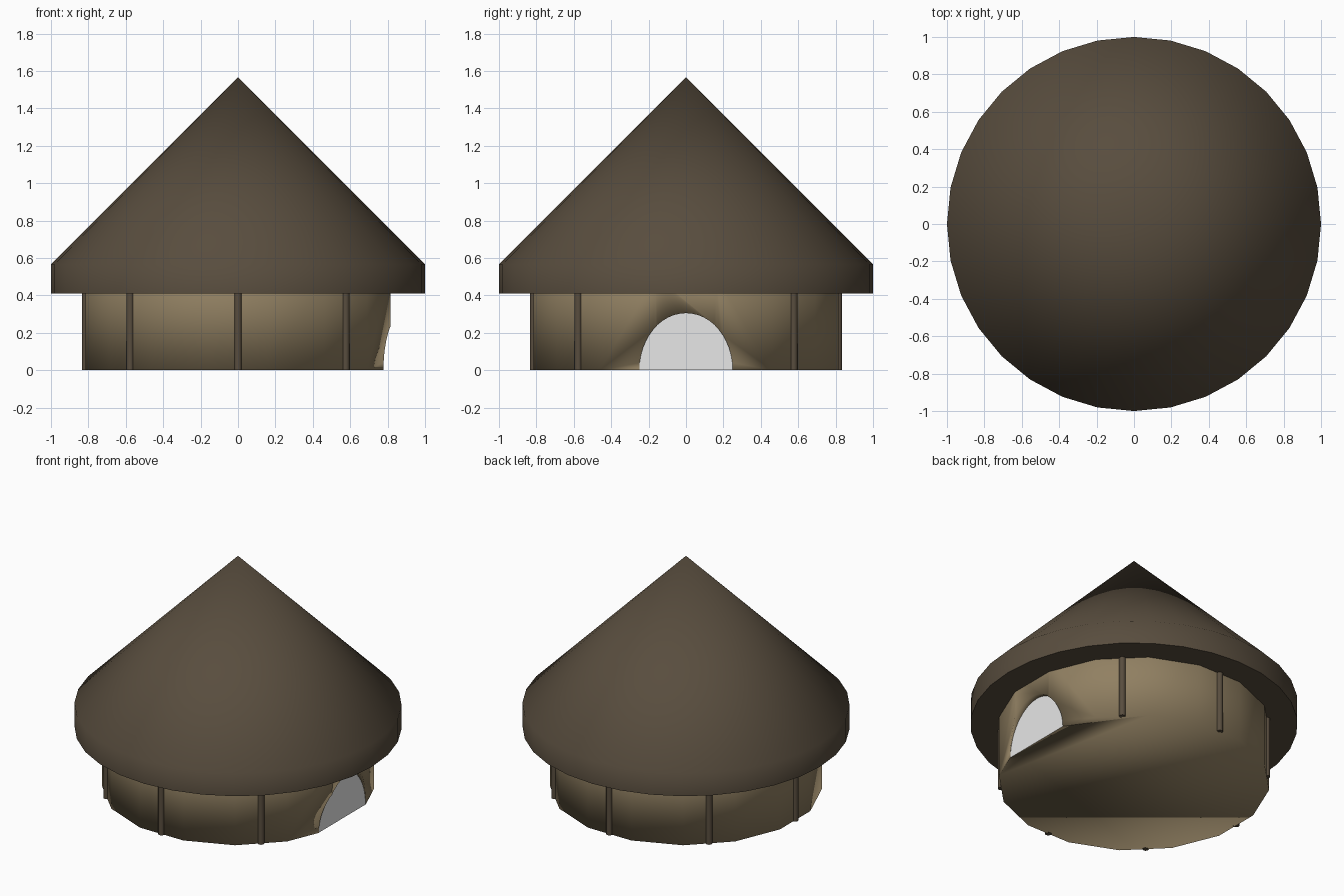
import bpy, bmesh, math

if "Cube" in bpy.data.objects:
    bpy.data.objects.remove(bpy.data.objects["Cube"])


def material(name, rgb):
    m = bpy.data.materials.new(name)
    m.diffuse_color = (*rgb, 1)
    m.use_nodes = True
    m.node_tree.nodes["Principled BSDF"].inputs["Base Color"].default_value = m.diffuse_color
    return m


thatch = material("dark_brown", (0.098, 0.074, 0.048))
clay = material("tan_clay", (0.283, 0.216, 0.122))
grey = material("pale_grey", (0.8, 0.8, 0.8))


def make(name, bm, mats):
    bmesh.ops.recalc_face_normals(bm, faces=bm.faces)
    mesh = bpy.data.meshes.new(name)
    bm.to_mesh(mesh)
    bm.free()
    for m in mats:
        mesh.materials.append(m)
    ob = bpy.data.objects.new(name, mesh)
    bpy.context.collection.objects.link(ob)
    return ob


def smooth_by_angle(ob, degrees):
    bpy.ops.object.select_all(action='DESELECT')
    ob.select_set(True)
    bpy.context.view_layer.objects.active = ob
    bpy.ops.object.shade_smooth_by_angle(angle=math.radians(degrees))


def lathe(name, profile, sides, offset, mats):
    """Closed solid of rings; the last profile point is an apex on the axis."""
    bm = bmesh.new()
    rings = []
    for r, z in profile[:-1]:
        angles = [2 * math.pi * (i + offset) / sides for i in range(sides)]
        rings.append([bm.verts.new((r * math.cos(a), r * math.sin(a), z)) for a in angles])
    apex = bm.verts.new((0, 0, profile[-1][1]))
    bm.faces.new(rings[0])
    for i in range(sides):
        j = (i + 1) % sides
        for a, b in zip(rings, rings[1:]):
            bm.faces.new((a[i], a[j], b[j], b[i]))
        bm.faces.new((rings[-1][i], rings[-1][j], apex))
    return make(name, bm, mats)


# Conical roof with a vertical eave
roof = lathe("roof", [(1, 0.41), (1, 0.565), (0, 1.565)], 32, 0, [thatch])
smooth_by_angle(roof, 60)

# Round wall with floor, closed inside the roof
wall = lathe("wall", [(0.83, 0), (0.83, 0.5), (0, 1.2)], 16, 0.5, [clay, grey])

# Arched doorway cut into the +x side
bm = bmesh.new()
arch = [(0.25 * math.cos(math.pi * i / 24), 0.305 * math.sin(math.pi * i / 24)) for i in range(25)]
arch = [(0.25, -0.1)] + arch + [(-0.25, -0.1)]
face = bm.faces.new([bm.verts.new((0.776, y, z)) for y, z in arch])
ext = bmesh.ops.extrude_face_region(bm, geom=[face])
bmesh.ops.translate(bm, vec=(0.3, 0, 0), verts=[v for v in ext["geom"] if isinstance(v, bmesh.types.BMVert)])
cutter = make("door_cutter", bm, [clay])
cutter.hide_render = True
mod = wall.modifiers.new("doorway", 'BOOLEAN')
mod.operation = 'DIFFERENCE'
mod.solver = 'EXACT'
mod.object = cutter
bpy.ops.object.select_all(action='DESELECT')
wall.select_set(True)
bpy.context.view_layer.objects.active = wall
bpy.ops.object.modifier_apply(modifier=mod.name)
bpy.data.objects.remove(cutter)

# Grey door panel at the back of the recess, smooth wall elsewhere
for p in wall.data.polygons:
    door = p.normal.x > 0.99 and abs(p.center.x - 0.776) < 0.004
    p.material_index = 1 if door else 0
    p.use_smooth = not door

# Seven posts around the wall, none at the doorway
for k in range(1, 8):
    a = k * math.pi / 4
    bm = bmesh.new()
    bmesh.ops.create_cone(bm, cap_ends=True, segments=12, radius1=0.02, radius2=0.02, depth=0.5)
    bmesh.ops.translate(bm, vec=(0.815 * math.cos(a), 0.815 * math.sin(a), 0.25), verts=bm.verts)
    smooth_by_angle(make(f"post_{k}", bm, [thatch]), 40)
